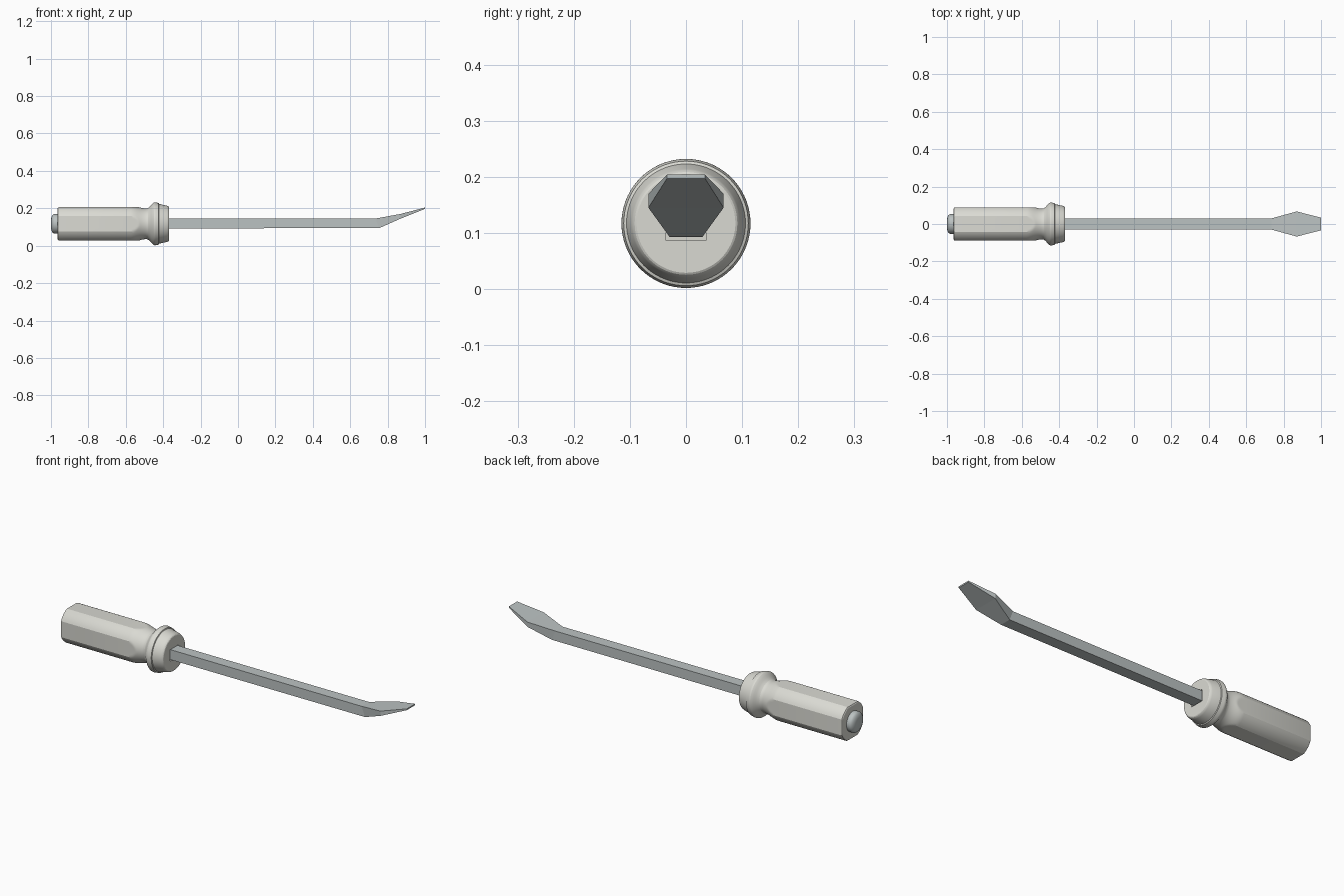
import bpy, bmesh
from math import cos, sin, pi, tau, radians

if "Cube" in bpy.data.objects:
    bpy.data.objects.remove(bpy.data.objects["Cube"])

AXIS_Z = 0.117


def material(name, rgb):
    m = bpy.data.materials.new(name)
    m.diffuse_color = (*rgb, 1)
    m.use_nodes = True
    m.node_tree.nodes["Principled BSDF"].inputs["Base Color"].default_value = m.diffuse_color
    return m


GRIP = material("grip", (0.70, 0.70, 0.65))
STEEL = material("steel", (0.50, 0.54, 0.54))


def loft(name, rings, mat, smooth=None):
    """Skin a list of equal-length point rings and cap both ends."""
    bm = bmesh.new()
    loops = [[bm.verts.new(p) for p in ring] for ring in rings]
    n = len(loops[0])
    for a, b in zip(loops, loops[1:]):
        for i in range(n):
            j = (i + 1) % n
            bm.faces.new((a[i], a[j], b[j], b[i]))
    bm.faces.new(loops[0])
    bm.faces.new(loops[-1])
    bmesh.ops.recalc_face_normals(bm, faces=bm.faces)
    me = bpy.data.meshes.new(name)
    bm.to_mesh(me)
    bm.free()
    me.materials.append(mat)
    ob = bpy.data.objects.new(name, me)
    bpy.context.collection.objects.link(ob)
    if smooth:
        smooth_by_angle(ob, smooth)
    return ob


def activate(ob):
    bpy.ops.object.select_all(action='DESELECT')
    ob.select_set(True)
    bpy.context.view_layer.objects.active = ob


def smooth_by_angle(ob, degrees):
    activate(ob)
    bpy.ops.object.shade_smooth_by_angle(angle=radians(degrees))


def circle(x, r, flat=9, n=72):
    """Circle around the tool axis, with four sides shaved off at 'flat'."""
    clamp = lambda v: max(-flat, min(flat, v))
    return [(x, clamp(r * cos(tau * i / n)), AXIS_Z + clamp(r * sin(tau * i / n)))
            for i in range(n)]


def rect(x0, x1, hw, z0, z1):
    """Four-sided section: bottom edge at x0, top edge at x1."""
    return [(x0, -hw, z0), (x0, hw, z0), (x1, hw, z1), (x1, -hw, z1)]


# Handle: round grip with four flats, waisted neck, flared collar
FLAT = 0.089
R = FLAT / cos(radians(25))
rings = [circle(-0.965, R - 0.007, FLAT - 0.007), circle(-0.962, R - 0.002, FLAT - 0.002),
         circle(-0.956, R, FLAT)]
for i in range(15):
    t = i / 14
    rings.append(circle(-0.575 + 0.085 * t, R - (R - 0.082) * (1 - cos(pi * t)) / 2, FLAT))
for x, r in [(-0.482, 0.084), (-0.475, 0.089), (-0.468, 0.096), (-0.461, 0.104),
             (-0.455, 0.110), (-0.450, 0.1138), (-0.445, 0.115), (-0.440, 0.1145),
             (-0.424, 0.111), (-0.422, 0.106), (-0.380, 0.0970), (-0.374, 0.0945),
             (-0.370, 0.0915), (-0.368, 0.088)]:
    rings.append(circle(x, r))
handle = loft("handle", rings, GRIP)

# Socket in the collar around the shaft
cutter = loft("socket_cutter", [rect(x, x, 0.0355, AXIS_Z - 0.030, AXIS_Z + 0.030)
                                for x in (-0.39, -0.30)], GRIP)
cutter.hide_render = True
cut = handle.modifiers.new("socket", 'BOOLEAN')
cut.object = cutter
cut.solver = 'EXACT'
activate(handle)
bpy.ops.object.modifier_apply(modifier=cut.name)
bpy.data.objects.remove(cutter)
smooth_by_angle(handle, 21)

# Shaft and bent, flared blade
loft("shaft_and_blade", [
    rect(-0.95, -0.95, 0.029, 0.092, 0.145),
    rect(0.755, 0.735, 0.030, 0.094, 0.145),
    rect(0.870, 0.870, 0.067, 0.145, 0.170),
    rect(1.000, 1.000, 0.034, 0.197, 0.204)], STEEL)

# Domed striking cap at the back end
dome = [circle(-0.95, 0.053), circle(-0.980, 0.053)]
for i in range(1, 9):
    a = pi / 2 * i / 8.4
    dome.append(circle(-0.980 - 0.020 * sin(a), 0.018 + 0.035 * cos(a)))
loft("end_cap", dome, STEEL, 30)
